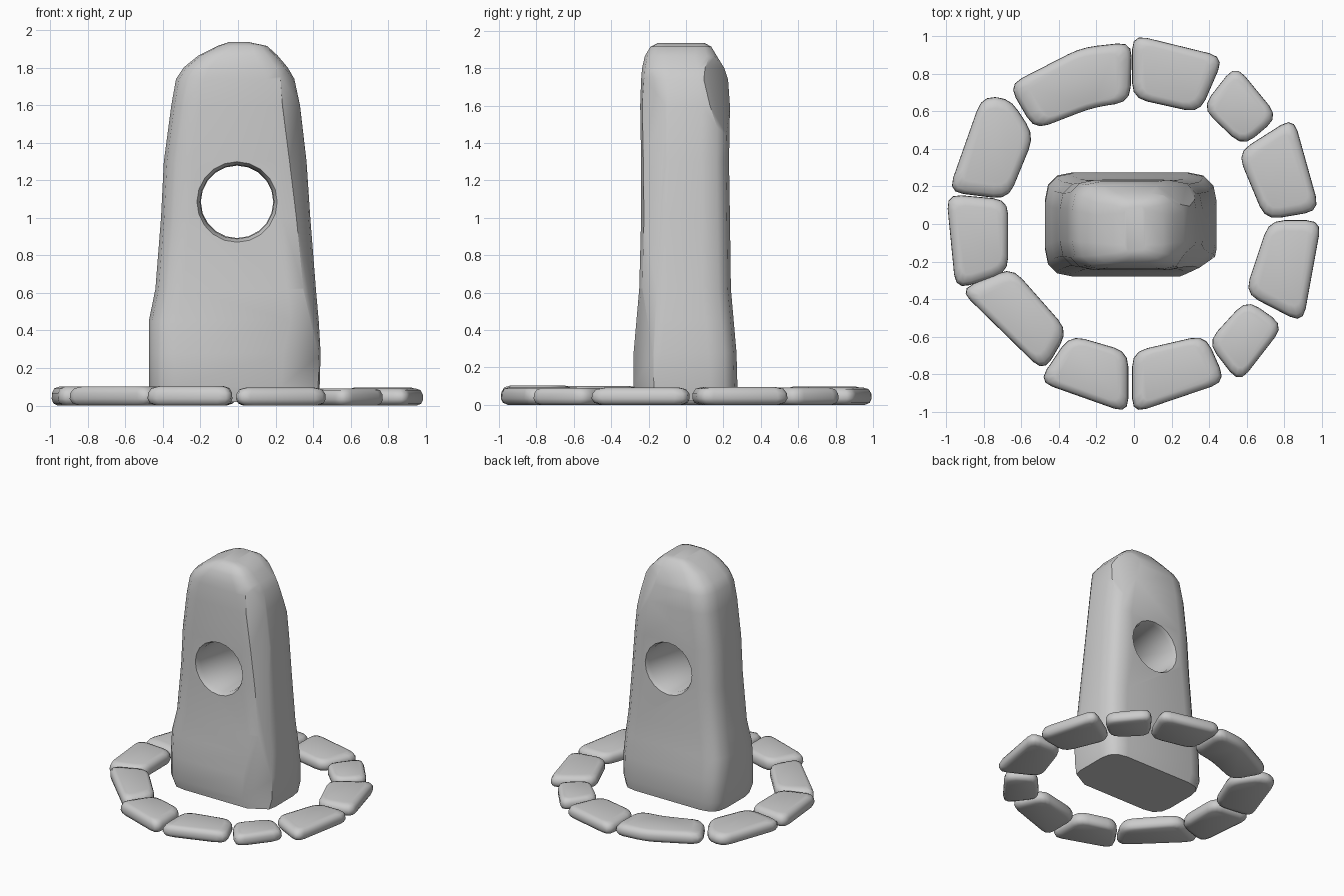
import bpy, bmesh, math, random
from mathutils import Vector, Matrix

if "Cube" in bpy.data.objects:
    bpy.data.objects.remove(bpy.data.objects["Cube"])

random.seed(4)


def rounded(corners, r, n=3):
    """Polygon outline with each corner replaced by a short curve."""
    pts = [Vector(c) for c in corners]
    out = []
    for i, p in enumerate(pts):
        a, b = pts[i - 1] - p, pts[(i + 1) % len(pts)] - p
        s = p + a.normalized() * min(r, a.length * 0.45)
        e = p + b.normalized() * min(r, b.length * 0.45)
        for k in range(n + 1):
            t = k / n
            out.append(s * (1 - t) ** 2 + p * 2 * t * (1 - t) + e * t * t)
    return out


def loft(rings):
    """Closed skin over a stack of (outline, z) rings."""
    bm = bmesh.new()
    loops = [[bm.verts.new((p.x, p.y, z)) for p in o] for o, z in rings]
    for lo, hi in zip(loops, loops[1:]):
        for i in range(len(lo)):
            bm.faces.new((lo[i - 1], lo[i], hi[i], hi[i - 1]))
    bm.faces.new(loops[0][::-1])
    bm.faces.new(loops[-1])
    bmesh.ops.recalc_face_normals(bm, faces=bm.faces)
    return bm


def finish(mesh, angle):
    for p in mesh.polygons:
        p.use_smooth = True
    mesh.set_sharp_from_angle(angle=math.radians(angle))


def make(name, bm, angle=50):
    mesh = bpy.data.meshes.new(name)
    bm.to_mesh(mesh)
    bm.free()
    finish(mesh, angle)
    ob = bpy.data.objects.new(name, mesh)
    bpy.context.collection.objects.link(ob)
    return ob


# Standing stone: z, left, right, front, back, corner radius
sections = [
    (0.02, -0.45, 0.42, -0.26, 0.26, 0.14),
    (0.10, -0.475, 0.435, -0.28, 0.275, 0.15),
    (0.28, -0.475, 0.44, -0.28, 0.27, 0.15),
    (0.45, -0.475, 0.43, -0.265, 0.255, 0.15),
    (0.62, -0.44, 0.415, -0.25, 0.24, 0.15),
    (1.00, -0.41, 0.385, -0.24, 0.235, 0.15),
    (1.30, -0.395, 0.365, -0.24, 0.23, 0.15),
    (1.60, -0.355, 0.33, -0.245, 0.235, 0.15),
    (1.74, -0.33, 0.30, -0.24, 0.225, 0.15),
    (1.80, -0.29, 0.265, -0.235, 0.205, 0.14),
    (1.865, -0.21, 0.21, -0.22, 0.165, 0.12),
    (1.915, -0.11, 0.155, -0.19, 0.135, 0.08),
    (1.935, -0.05, 0.06, -0.15, 0.10, 0.04),
]
bm = loft([(rounded([(l, f), (r, f), (r, b), (l, b)], c), z)
           for z, l, r, f, b, c in sections])

# Chips knocked off the front right corner and the upper back corner
chips = [
    ((0.23, -0.28, 0.08), (0.40, -0.20, 0.50), (0.43, -0.17, 0.10)),
    ((0.22, -0.245, 1.67), (0.325, -0.19, 1.10), (0.31, -0.12, 1.68)),
    ((0.12, 0.22, 1.76), (0.29, 0.17, 1.55), (0.26, 0.10, 1.80)),
]
for a, b, c in chips:
    a, b, c = Vector(a), Vector(b), Vector(c)
    n = (b - a).cross(c - a).normalized()
    if n.dot(a - Vector((0, 0, a.z))) < 0:
        n = -n
    cut = bmesh.ops.bisect_plane(bm, geom=bm.verts[:] + bm.edges[:] + bm.faces[:],
                                 plane_co=a, plane_no=n, clear_outer=True)
    edges = [e for e in cut["geom_cut"] if isinstance(e, bmesh.types.BMEdge)]
    bmesh.ops.contextual_create(bm, geom=edges)
bmesh.ops.recalc_face_normals(bm, faces=bm.faces)
stone = make("standing_stone", bm)

# Round hole through the stone, slightly flared at both faces
circle = [Vector((math.cos(i * math.tau / 20), math.sin(i * math.tau / 20)))
          for i in range(20)]
profile = [(-0.40, 0.30), (-0.25, 0.218), (-0.20, 0.197), (0, 0.193),
           (0.20, 0.197), (0.25, 0.218), (0.40, 0.30)]
bm = loft([([p * r for p in circle], z) for z, r in profile])
bm.transform(Matrix.Translation((-0.005, 0, 1.085)) @ Matrix.Rotation(math.pi / 2, 4, 'X'))
cutter = make("hole_cutter", bm)
cutter.hide_render = True
mod = stone.modifiers.new("hole", 'BOOLEAN')
mod.operation, mod.solver, mod.object = 'DIFFERENCE', 'EXACT', cutter
deps = bpy.context.evaluated_depsgraph_get()
mesh = bpy.data.meshes.new_from_object(stone.evaluated_get(deps))
stone.modifiers.clear()
stone.data = mesh
bpy.data.objects.remove(cutter)
finish(mesh, 40)

# Ring of flat border stones, each given by its plan corners
plans = [
    [(-.01, 1.01), (.48, .89), (.35, .59), (-.01, .67)],
    [(.54, .85), (.77, .57), (.58, .41), (.36, .62)],
    [(.85, .57), (.99, .07), (.70, .02), (.55, .38)],
    [(.72, .02), (1.0, .02), (.90, -.53), (.59, -.37)],
    [(.60, -.40), (.80, -.54), (.56, -.85), (.39, -.63)],
    [(-.01, -.68), (.38, -.59), (.49, -.84), (-.01, -1.01)],
    [(-.34, -.59), (-.03, -.68), (-.03, -1.01), (-.51, -.84)],
    [(-.65, -.23), (-.35, -.57), (-.48, -.79), (-.93, -.35)],
    [(-1.0, .16), (-.67, .13), (-.67, -.26), (-.95, -.35)],
    [(-.81, .68), (-.66, .67), (-.53, .47), (-.67, .13), (-.99, .17)],
    [(-.67, .74), (-.28, .94), (-.01, .97), (-.02, .65), (-.22, .62), (-.53, .50)],
]
layers = [(0.82, 0.0), (0.95, 0.12), (1.0, 0.35), (0.99, 0.65), (0.92, 0.9), (0.76, 1.0)]
for i, plan in enumerate(plans):
    outline = rounded(plan, 0.08)
    mid = sum(outline, Vector((0, 0))) / len(outline)
    h = random.uniform(0.09, 0.105)
    bm = loft([([mid + (p - mid) * s for p in outline], z * h) for s, z in layers])
    make(f"ring_stone_{i + 1}", bm, 75)
